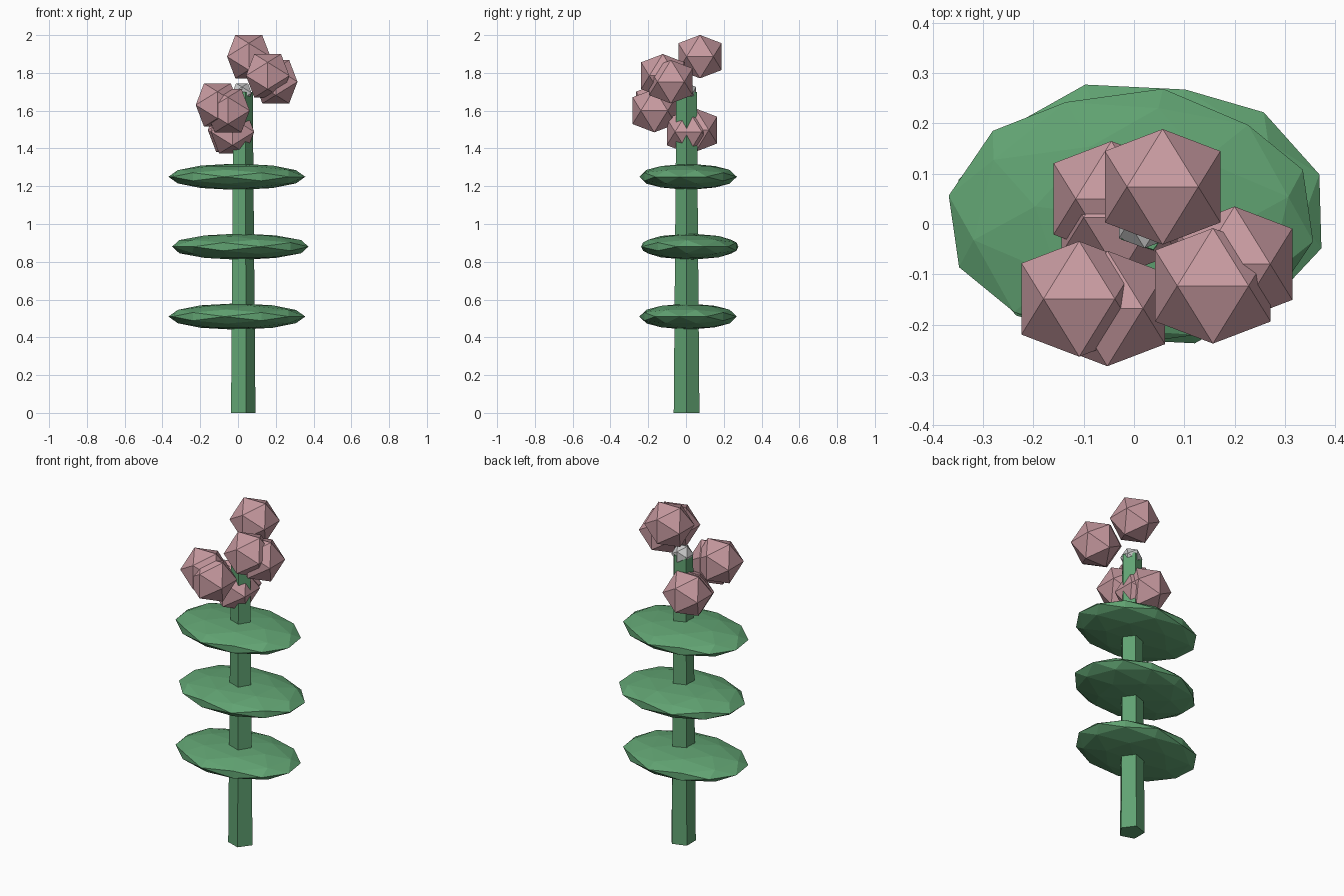
import bpy, bmesh, math
from mathutils import Vector, Matrix

if "Cube" in bpy.data.objects:
    bpy.data.objects.remove(bpy.data.objects["Cube"])

PHI = (1 + 5 ** 0.5) / 2


def material(name, rgb):
    m = bpy.data.materials.new(name)
    m.diffuse_color = (*rgb, 1)
    m.use_nodes = True
    m.node_tree.nodes["Principled BSDF"].inputs["Base Color"].default_value = m.diffuse_color
    return m


green = material("plant_green", (0.119, 0.365, 0.168))
pink = material("blossom_pink", (0.57, 0.32, 0.35))


def finish(bm, name, mat):
    bmesh.ops.recalc_face_normals(bm, faces=bm.faces[:])
    me = bpy.data.meshes.new(name)
    bm.to_mesh(me)
    bm.free()
    ob = bpy.data.objects.new(name, me)
    bpy.context.collection.objects.link(ob)
    if mat:
        me.materials.append(mat)
    return ob


def icosahedron(name, centre, scale, mat=None, turn=0, fine=False):
    # icosahedron with an edge along x at the top; fine = each face split in four
    bm = bmesh.new()
    for a in (-1, 1):
        for b in (-PHI, PHI):
            for co in ((a, 0, b), (b, a, 0), (0, b, a)):
                bm.verts.new(Vector(co).normalized())
    bmesh.ops.convex_hull(bm, input=bm.verts[:])
    if fine:
        bmesh.ops.subdivide_edges(bm, edges=bm.edges[:], cuts=1, use_grid_fill=True)
        for v in bm.verts:
            v.co.normalize()
    # turn first, then flatten, so the outline stays aligned with the axes
    bm.transform(Matrix.Rotation(math.radians(turn), 4, 'Z'))
    ob = finish(bm, name, mat)
    ob.location = centre
    ob.scale = scale
    return ob


# tapered five-sided stem
SX, SY = 0.021, 0.003
bm = bmesh.new()
rings = []
for r, z in ((0.0715, 0), (0.057, 1.7)):
    rings.append([bm.verts.new((SX + r * math.cos(i * math.tau / 5),
                                SY + r * math.sin(i * math.tau / 5), z)) for i in range(5)])
for i in range(5):
    j = (i + 1) % 5
    bm.faces.new((rings[0][i], rings[0][j], rings[1][j], rings[1][i]))
for ring in rings:
    bm.faces.new(ring)
finish(bm, "stem", green)

# flattened leaf pads, alternating in turn
pads = (((-0.006, 0.011), (0.368, 0.262, 0.07), -10),
        ((0.012, 0.02), (0.373, 0.269, 0.07), 17))
for i, z in enumerate((0.51, 0.88, 1.25)):
    (x, y), size, turn = pads[i % 2]
    icosahedron(f"leaf_pad_{i + 1}", (x, y, z), size, green, turn, True)

# small bud at the stem tip
icosahedron("tip_bud", (SX, SY, 1.694), (0.06,) * 3)

# blossoms clustered around the tip
blossoms = [(0.057, 0.074, 1.886), (0.157, -0.123, 1.785), (0.2, -0.08, 1.753),
            (-0.109, -0.149, 1.63), (-0.053, -0.168, 1.6),
            (-0.045, 0.05, 1.497), (-0.029, 0.013, 1.488)]
for i, c in enumerate(blossoms):
    icosahedron(f"blossom_{i + 1}", c, (0.135,) * 3, pink)
